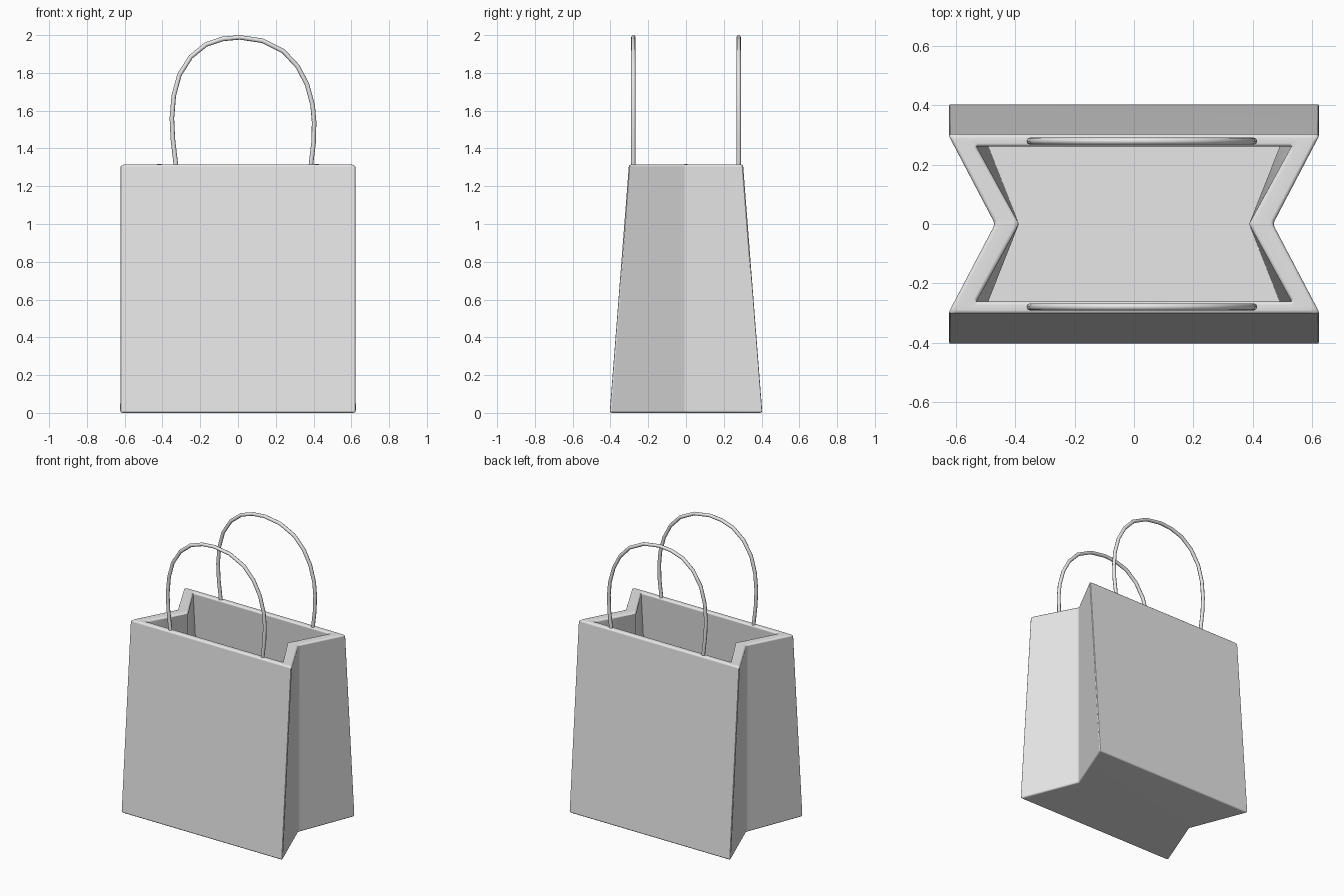
import bpy, bmesh, math

cube = bpy.data.objects.get("Cube")
if cube:
    bpy.data.objects.remove(cube, do_unlink=True)

paper = bpy.data.materials.new("plain_grey")
paper.use_nodes = True
GREY = (0.8, 0.8, 0.8, 1)
paper.diffuse_color = GREY
paper.node_tree.nodes["Principled BSDF"].inputs["Base Color"].default_value = GREY


def finish(obj, angle):
    """Give the object its material and smooth shading."""
    obj.data.materials.append(paper)
    bpy.ops.object.select_all(action='DESELECT')
    obj.select_set(True)
    bpy.context.view_layer.objects.active = obj
    if obj.type == 'CURVE':
        bpy.ops.object.convert(target='MESH')
    bpy.ops.object.shade_smooth_by_angle(angle=math.radians(angle))


# Bag body: folded-side rings joined from outside bottom to inside floor
HEIGHT, FLOOR = 1.315, 0.05


def ring(bm, corner_x, fold_x, y, z):
    outline = [(-corner_x, -y), (corner_x, -y), (fold_x, 0),
               (corner_x, y), (-corner_x, y), (-fold_x, 0)]
    return [bm.verts.new((px, py, z)) for px, py in outline]


bm = bmesh.new()
rings = [ring(bm, 0.627, 0.468, 0.404, 0),
         ring(bm, 0.627, 0.468, 0.302, HEIGHT),
         ring(bm, 0.53, 0.388, 0.26, HEIGHT),
         ring(bm, 0.53, 0.388, 0.36, FLOOR)]
for low, high in zip(rings, rings[1:]):
    for i in range(6):
        j = (i + 1) % 6
        bm.faces.new((low[i], low[j], high[j], high[i]))
bm.faces.new(rings[0][::-1])
bm.faces.new(rings[-1])
bmesh.ops.recalc_face_normals(bm, faces=bm.faces)

# Soften the outside folds, base and rim
inside = set(rings[3])
soft = [e for e in bm.edges if not inside & set(e.verts)]
bmesh.ops.bevel(bm, geom=soft, offset=0.012, segments=3, profile=0.5,
                affect='EDGES', clamp_overlap=True)
mesh = bpy.data.meshes.new("bag_body")
bm.to_mesh(mesh)
bm.free()
body = bpy.data.objects.new("bag_body", mesh)
bpy.context.collection.objects.link(body)
finish(body, 40)
weighted = body.modifiers.new("even_shading", 'WEIGHTED_NORMAL')
weighted.keep_sharp = True

# Cord handles: one slightly lopsided loop on each wide side
LOOP = [(-.325, 1.28), (-.345, 1.45), (-.35, 1.56), (-.34, 1.68), (-.31, 1.79),
        (-.25, 1.885), (-.17, 1.95), (-.08, 1.98), (.01, 1.988), (.13, 1.97),
        (.24, 1.915), (.315, 1.835), (.365, 1.74), (.395, 1.63), (.403, 1.54),
        (.40, 1.43), (.382, 1.28)]
for name, y in (("front_handle", -0.279), ("back_handle", 0.279)):
    curve = bpy.data.curves.new(name, 'CURVE')
    curve.dimensions = '3D'
    curve.bevel_depth = 0.012
    curve.bevel_resolution = 2
    curve.use_fill_caps = True
    spline = curve.splines.new('POLY')
    spline.points.add(len(LOOP) - 1)
    for point, (x, z) in zip(spline.points, LOOP):
        point.co = (x, y, z, 1)
    handle = bpy.data.objects.new(name, curve)
    bpy.context.collection.objects.link(handle)
    finish(handle, 50)
